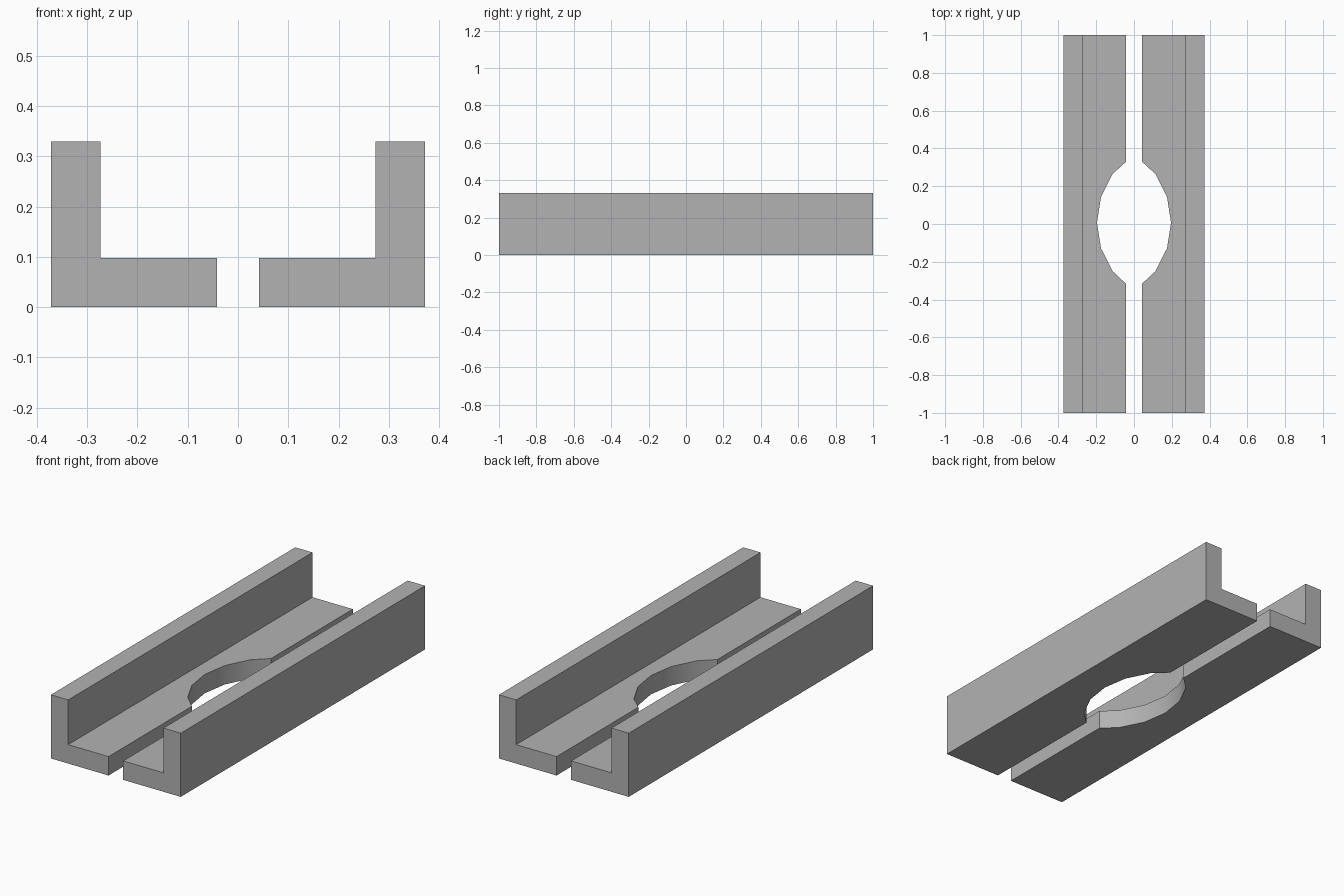
import bpy
import bmesh
import math

cube = bpy.data.objects.get("Cube")
if cube:
    bpy.data.objects.remove(cube, do_unlink=True)

HALF_LEN = 1.0
GAP, WALL_IN, WALL_OUT = 0.042, 0.273, 0.372
FLOOR_H, WALL_H = 0.098, 0.33

# Faceted edge of the central opening, from back to front
OPENING = [(GAP, 0.33), (0.113, 0.265), (0.175, 0.142), (0.196, 0.007),
           (0.175, -0.128), (0.113, -0.25), (GAP, -0.317)]

grey = bpy.data.materials.new("plain_grey")
grey.use_nodes = True
colour = (0.45, 0.45, 0.45, 1)
grey.diffuse_color = colour
grey.node_tree.nodes["Principled BSDF"].inputs["Base Color"].default_value = colour


def extrude_up(bm, faces, height):
    """Extrude faces upward and return the new top faces."""
    new = bmesh.ops.extrude_face_region(bm, geom=faces)["geom"]
    verts = [g for g in new if isinstance(g, bmesh.types.BMVert)]
    bmesh.ops.translate(bm, verts=verts, vec=(0, 0, height))
    return [g for g in new if isinstance(g, bmesh.types.BMFace)]


def make_rail(name, side):
    bm = bmesh.new()

    def vert(x, y):
        return bm.verts.new((side * x, y, 0))

    # Plan of the floor strip and the wall strip, sharing one edge
    inner_back, inner_front = vert(WALL_IN, HALF_LEN), vert(WALL_IN, -HALF_LEN)
    outer_back, outer_front = vert(WALL_OUT, HALF_LEN), vert(WALL_OUT, -HALF_LEN)
    edge = [vert(GAP, HALF_LEN)] + [vert(*p) for p in OPENING] + [vert(GAP, -HALF_LEN)]
    floor = bm.faces.new(edge + [inner_front, inner_back])
    wall = bm.faces.new([inner_back, inner_front, outer_front, outer_back])

    # Raise both to floor height, then the wall alone
    tops = extrude_up(bm, [floor, wall], FLOOR_H)
    wall_top = max(tops, key=lambda f: abs(f.calc_center_median().x))
    extrude_up(bm, [wall_top], WALL_H - FLOOR_H)
    bmesh.ops.recalc_face_normals(bm, faces=bm.faces[:])

    mesh = bpy.data.meshes.new(name)
    bm.to_mesh(mesh)
    bm.free()
    mesh.materials.append(grey)
    mesh.shade_smooth()
    mesh.set_sharp_from_angle(angle=math.radians(30))
    obj = bpy.data.objects.new(name, mesh)
    bpy.context.collection.objects.link(obj)


make_rail("left_rail", 1)
make_rail("right_rail", -1)
